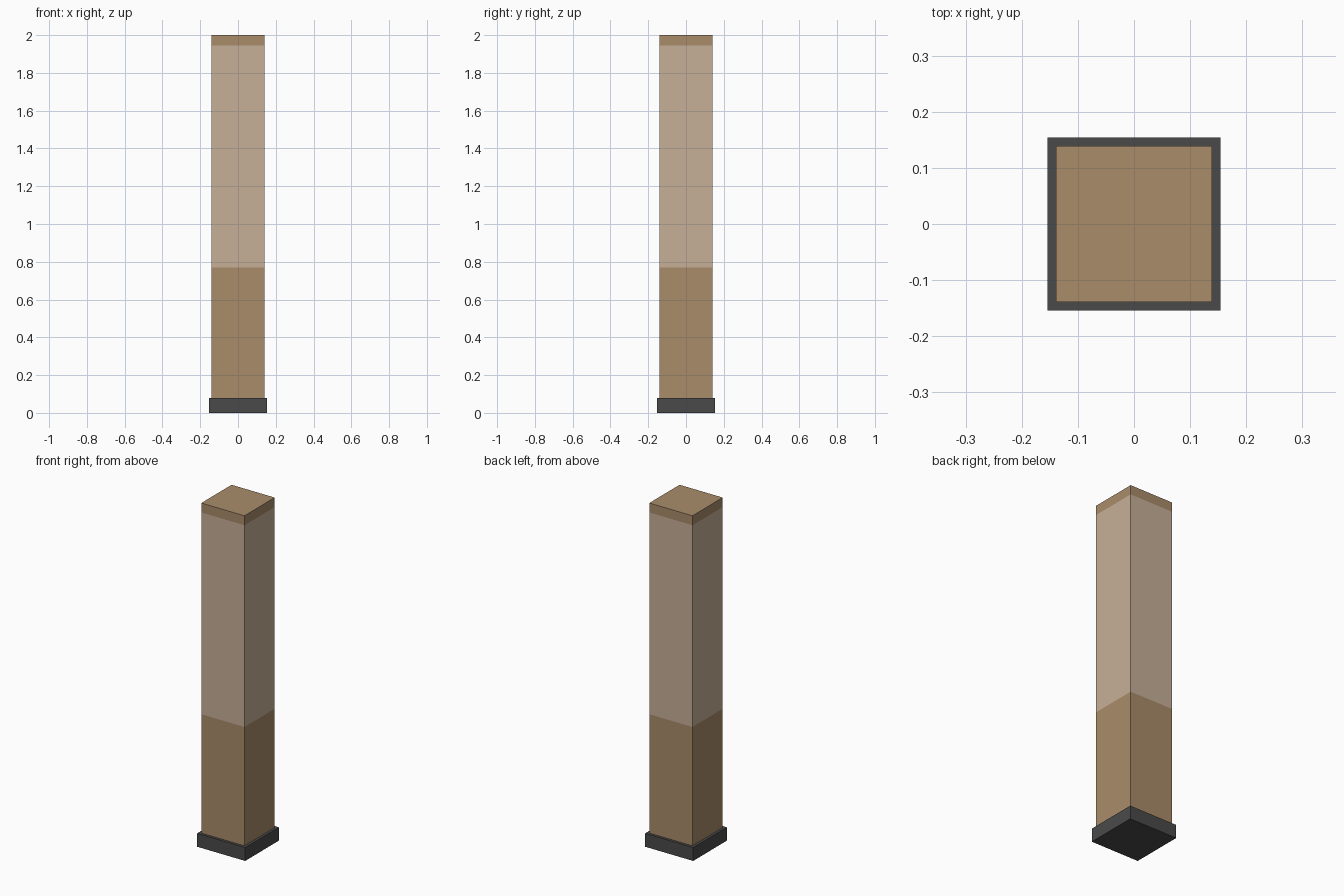
import bpy, bmesh

if "Cube" in bpy.data.objects:
    bpy.data.objects.remove(bpy.data.objects["Cube"])


def material(name, rgb):
    """Flat material from 0-255 sRGB values."""
    def linear(c):
        c /= 255
        return c / 12.92 if c <= 0.04045 else ((c + 0.055) / 1.055) ** 2.4
    m = bpy.data.materials.new(name)
    m.diffuse_color = (*[linear(c) for c in rgb], 1)
    m.use_nodes = True
    m.node_tree.nodes["Principled BSDF"].inputs["Base Color"].default_value = m.diffuse_color
    return m


def box(name, half, z0, z1, mats):
    bm = bmesh.new()
    bmesh.ops.create_cube(bm, size=1)
    for v in bm.verts:
        v.co = (v.co.x * 2 * half, v.co.y * 2 * half, z0 if v.co.z < 0 else z1)
    mesh = bpy.data.meshes.new(name)
    for m in mats:
        mesh.materials.append(m)
    return bm, mesh


def finish(bm, mesh):
    bm.to_mesh(mesh)
    bm.free()
    bpy.context.collection.objects.link(bpy.data.objects.new(mesh.name, mesh))


brown = material("brown_wood", (169, 140, 106))
tan = material("light_tan", (198, 175, 151))
grey = material("dark_grey", (74, 74, 74))

# Base plinth
finish(*box("base", 0.1545, 0, 0.078, [grey]))

# Square post, cut at two heights for the pale band
BAND = (0.77, 1.945)
bm, mesh = box("post", 0.139, 0.078, 2.0, [brown, tan])
for z in BAND:
    bmesh.ops.bisect_plane(bm, geom=bm.verts[:] + bm.edges[:] + bm.faces[:],
                           plane_co=(0, 0, z), plane_no=(0, 0, 1))
for f in bm.faces:
    f.material_index = int(BAND[0] < f.calc_center_median().z < BAND[1])
finish(bm, mesh)
